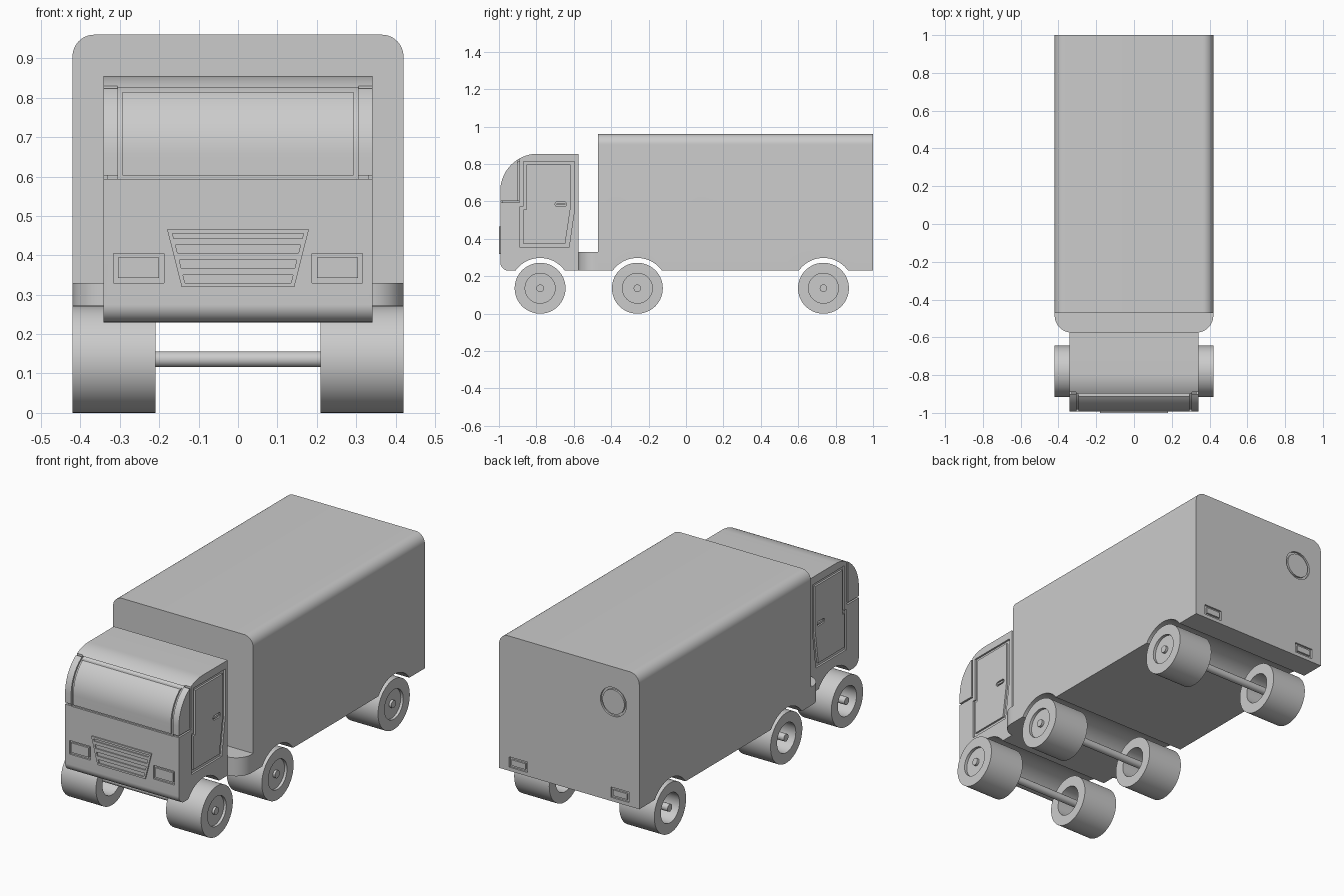
import bpy, bmesh
from math import atan2, cos, sin, pi, radians
from mathutils import Vector

cube = bpy.data.objects.get("Cube")
if cube:
    bpy.data.objects.remove(cube, do_unlink=True)

grey = bpy.data.materials.new("plain grey")
grey.use_nodes = True
COLOUR = (0.6, 0.6, 0.6, 1)
grey.diffuse_color = COLOUR
grey.node_tree.nodes["Principled BSDF"].inputs["Base Color"].default_value = COLOUR


def place(a, b, d, axis):
    """Profile point (a, b) at depth d along the axis."""
    return {"x": (d, a, b), "y": (a, d, b), "z": (a, b, d)}[axis]


def prism(name, outer, axis, lo, hi, inner=None):
    """Extrude a closed profile; with an inner profile it becomes a hollow frame."""
    bm = bmesh.new()

    def loop(pts, d):
        return [bm.verts.new(place(p[0], p[1], d, axis)) for p in pts]

    def bridge(u, v):
        for i in range(len(u)):
            j = (i + 1) % len(u)
            bm.faces.new((u[i], u[j], v[j], v[i]))

    o_lo, o_hi = loop(outer, lo), loop(outer, hi)
    bridge(o_lo, o_hi)
    if inner:
        i_lo, i_hi = loop(inner, lo), loop(inner, hi)
        bridge(i_lo, i_hi)
        bridge(o_lo, i_lo)
        bridge(o_hi, i_hi)
    else:
        bm.faces.new(o_lo)
        bm.faces.new(o_hi)
    bmesh.ops.recalc_face_normals(bm, faces=bm.faces)
    mesh = bpy.data.meshes.new(name)
    bm.to_mesh(mesh)
    bm.free()
    mesh.materials.append(grey)
    ob = bpy.data.objects.new(name, mesh)
    bpy.context.collection.objects.link(ob)
    return ob


def rect(a0, a1, b0, b1):
    return [(a0, b0), (a1, b0), (a1, b1), (a0, b1)]


def circle(a, b, r, n=64):
    return [(a + r * cos(2 * pi * i / n), b + r * sin(2 * pi * i / n)) for i in range(n)]


def rounded(pts, radii, seg=12):
    """Round chosen corners of a profile."""
    out = []
    for i, r in enumerate(radii):
        p = Vector(pts[i])
        if not r:
            out.append(tuple(p))
            continue
        a = (Vector(pts[i - 1]) - p).normalized()
        b = (Vector(pts[(i + 1) % len(pts)]) - p).normalized()
        half = a.angle(b) / 2
        t = r * cos(half) / sin(half)
        c = p + (a + b).normalized() * (r / sin(half))
        u, v = p + a * t - c, p + b * t - c
        start = atan2(u.y, u.x)
        sweep = (atan2(v.y, v.x) - start + pi) % (2 * pi) - pi
        for k in range(seg + 1):
            ang = start + sweep * k / seg
            out.append((c.x + r * cos(ang), c.y + r * sin(ang)))
    return out


def cut(target, cutter, keep=False):
    """Subtract the cutter and bake the result."""
    mod = target.modifiers.new("cut", "BOOLEAN")
    mod.operation, mod.solver, mod.object = "DIFFERENCE", "EXACT", cutter
    bpy.context.view_layer.update()
    graph = bpy.context.evaluated_depsgraph_get()
    mesh = bpy.data.meshes.new_from_object(target.evaluated_get(graph))
    target.modifiers.clear()
    target.data = mesh
    if not keep:
        bpy.data.objects.remove(cutter, do_unlink=True)


def mirrored(pts, side):
    return [(p[0] * side, p[1]) for p in pts]


AXLES = (-0.78, -0.26, 0.735)
AXLE_Z = 0.136


# Cab shell, plus a slightly smaller core that limits groove depth
def cab_shape(name, d):
    body = rect(-0.993 + d, -0.575 - d, 0.23 + d, 0.855 - d)
    return prism(name, rounded(body, (0.045 - d, 0, 0, 0.2 - d), 20), "x", d - 0.341, 0.341 - d)


cab = cab_shape("cab", 0)
core = cab_shape("core", 0.01)


def groove(*args, **kw):
    cutter = prism("groove", *args, **kw)
    cut(cutter, core, keep=True)
    cut(cab, cutter)


cut(cab, prism("arch", circle(AXLES[0], AXLE_Z, 0.162), "x", -1, 1))

# Windscreen outline
groove(rect(-0.305, 0.305, 0.592, 0.826), "y", -1.1, -0.8,
       inner=rect(-0.293, 0.293, 0.602, 0.814))

door_out = [(-0.87, 0.814), (-0.87, 0.572), (-0.887, 0.572), (-0.887, 0.353),
            (-0.626, 0.353), (-0.595, 0.567), (-0.595, 0.814)]
door_in = [(-0.852, 0.797), (-0.852, 0.556), (-0.868, 0.556), (-0.868, 0.373),
           (-0.646, 0.373), (-0.617, 0.567), (-0.617, 0.797)]
for side in (1, -1):
    near, far = sorted((0.3 * side, 0.4 * side))
    # Door and recessed handle
    groove(door_out, "x", near, far, inner=door_in)
    groove(rounded(rect(-0.7, -0.638, 0.573, 0.598), [0.012] * 4, 6), "x", near, far,
           inner=rounded(rect(-0.693, -0.645, 0.58, 0.591), [0.005] * 4, 6))
    # Corner pillar seams
    x0, x1 = sorted((0.306 * side, 0.4 * side))
    groove(rect(-1.1, -0.89, 0.594, 0.603), "x", x0, x1)
    groove(rect(-0.9, -0.89, 0.605, 0.9), "x", x0, x1)
    # Headlight frames
    groove(mirrored(rect(0.188, 0.316, 0.33, 0.404), side), "y", -1.1, -0.9,
           inner=mirrored(rect(0.2, 0.305, 0.342, 0.394), side))
bpy.data.objects.remove(core, do_unlink=True)

# Tapered grille with horizontal slots
grille = prism("grille", [(-0.143, 0.32), (0.143, 0.32), (0.18, 0.466), (-0.18, 0.466)],
               "y", -1.0, -0.985)
for z, h in ((0.449, 0.006), (0.416, 0.010), (0.378, 0.010), (0.340, 0.010)):
    lo, hi = 0.051 + 0.253 * (z - h), 0.051 + 0.253 * (z + h)
    cut(grille, prism("slot", [(-lo, z - h), (lo, z - h), (hi, z + h), (-hi, z + h)],
                      "y", -1.1, -0.9935))

# Cargo box with rounded roof edges and wheel arches
cargo = prism("cargo_box", rounded(rect(-0.42, 0.42, 0.23, 0.96), (0, 0, 0.055, 0.055)),
              "y", -0.47, 1.0)
for y in AXLES[1:]:
    cut(cargo, prism("arch", circle(y, AXLE_Z, 0.162), "x", -1, 1))

# Rear lamp frames and round rear plate
for side in (1, -1):
    cut(cargo, prism("lamp", mirrored(rect(0.25, 0.36, 0.25, 0.306), side), "y", 0.99, 1.1,
                     inner=mirrored(rect(0.263, 0.347, 0.262, 0.294), side)))
cut(cargo, prism("plate", circle(-0.265, 0.77, 0.078), "y", 0.99, 1.1,
                 inner=circle(-0.265, 0.77, 0.066)))

# Deck between cab and cargo box
prism("chassis_deck", rounded(rect(-0.42, 0.42, -0.575, -0.465), (0.09, 0.09, 0, 0)),
      "z", 0.23, 0.33)

# Wheels and axles
for label, y in zip(("front", "middle", "rear"), AXLES):
    for side, x0 in (("left", 0.21), ("right", -0.42)):
        prism(f"{label}_{side}_wheel", circle(y, AXLE_Z, AXLE_Z), "x", x0, x0 + 0.21,
              inner=circle(y, AXLE_Z, 0.08))
    prism(f"{label}_rim", circle(y, AXLE_Z, 0.08), "x", 0.385, 0.405)
    prism(f"{label}_axle", circle(y, AXLE_Z, 0.02, 32), "x", -0.418, 0.418)

# Smooth curves, sharp edges
for ob in bpy.context.collection.objects:
    if ob.type == "MESH" and ob.data.materials and ob.data.materials[0] == grey:
        ob.data.polygons.foreach_set("use_smooth", [True] * len(ob.data.polygons))
        ob.data.set_sharp_from_angle(angle=radians(25))
